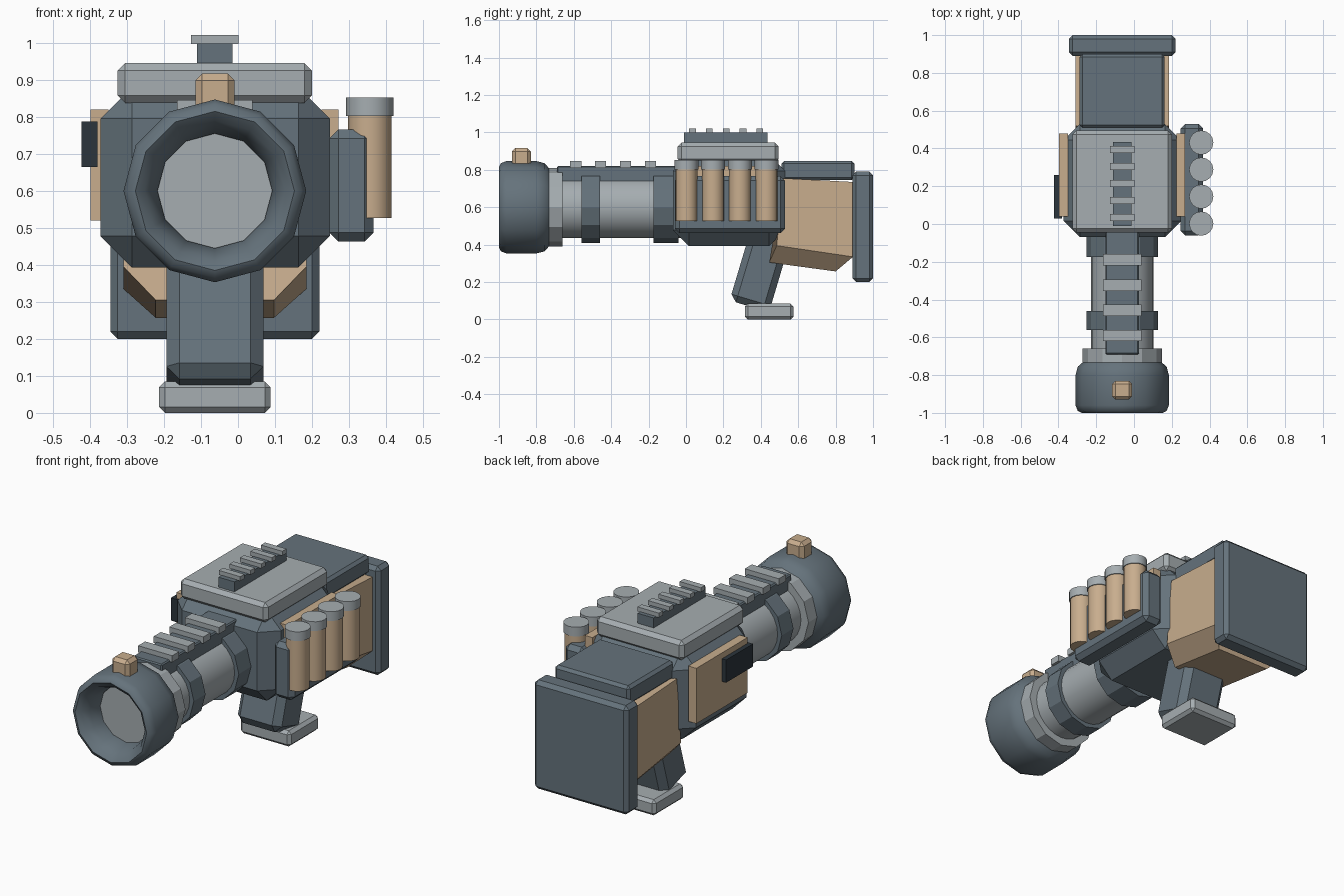
import bpy, bmesh, math
from mathutils import Matrix

if "Cube" in bpy.data.objects:
    bpy.data.objects.remove(bpy.data.objects["Cube"])

CX, CZ = -0.0625, 0.6   # barrel axis


def mat(name, rgb):
    m = bpy.data.materials.new(name)
    m.diffuse_color = (*rgb, 1)
    m.use_nodes = True
    m.node_tree.nodes["Principled BSDF"].inputs["Base Color"].default_value = m.diffuse_color
    return m


DARK = mat("dark_steel", (0.13, 0.17, 0.20))
LIGHT = mat("light_steel", (0.38, 0.42, 0.44))
TAN = mat("tan", (0.58, 0.42, 0.27))
BLACK = mat("near_black", (0.025, 0.035, 0.045))


def finish(name, bm, m, smooth=None):
    bmesh.ops.recalc_face_normals(bm, faces=bm.faces)
    me = bpy.data.meshes.new(name)
    bm.to_mesh(me)
    bm.free()
    ob = bpy.data.objects.new(name, me)
    bpy.context.collection.objects.link(ob)
    me.materials.append(m)
    if smooth:
        bpy.ops.object.select_all(action='DESELECT')
        ob.select_set(True)
        bpy.context.view_layer.objects.active = ob
        bpy.ops.object.shade_smooth_by_angle(angle=math.radians(smooth))
    return ob


def box(name, x, y, z, m, bevel=0, tilt=0):
    """Box from (min, max) ranges, chamfered, tilted about its own x axis."""
    bm = bmesh.new()
    bmesh.ops.create_cube(bm, size=1)
    size = [r[1] - r[0] for r in (x, y, z)]
    bmesh.ops.scale(bm, vec=size, verts=bm.verts)
    if bevel:
        bmesh.ops.bevel(bm, geom=bm.edges[:], offset=bevel, segments=1,
                        profile=0.5, affect='EDGES')
    bmesh.ops.rotate(bm, matrix=Matrix.Rotation(tilt, 3, 'X'), verts=bm.verts)
    bmesh.ops.translate(bm, vec=[sum(r) / 2 for r in (x, y, z)], verts=bm.verts)
    return finish(name, bm, m)


def centred(half):
    return (CX - half, CX + half)


def barrel_part(name, r, y0, y1, m, sides, smooth=None):
    bm = bmesh.new()
    bmesh.ops.create_cone(bm, cap_ends=True, segments=sides, radius1=r,
                          radius2=r, depth=y1 - y0)
    bmesh.ops.transform(bm, verts=bm.verts, matrix=Matrix.Translation(
        (CX, (y0 + y1) / 2, CZ)) @ Matrix.Rotation(math.pi / 2, 4, 'X'))
    return finish(name, bm, m, smooth)


def upright(name, x, y, r, z0, z1, m):
    bm = bmesh.new()
    bmesh.ops.create_cone(bm, cap_ends=True, segments=16, radius1=r,
                          radius2=r, depth=z1 - z0)
    bmesh.ops.translate(bm, vec=(x, y, (z0 + z1) / 2), verts=bm.verts)
    return finish(name, bm, m, 40)


def loft(name, rings, m):
    bm = bmesh.new()
    vs = [[bm.verts.new(p) for p in ring] for ring in rings]
    n = len(vs[0])
    for a, b in zip(vs, vs[1:]):
        for i in range(n):
            j = (i + 1) % n
            bm.faces.new((a[i], a[j], b[j], b[i]))
    bm.faces.new(vs[0])
    bm.faces.new(vs[-1])
    return finish(name, bm, m)


# Muzzle: rounded thick lip, lathed with 12 sides
profile = [(0.155, -0.78), (0.155, -0.88), (0.168, -0.94), (0.19, -0.98), (0.215, -1.0),
           (0.235, -0.99), (0.247, -0.96), (0.247, -0.80), (0.235, -0.755), (0.20, -0.725)]
bm = bmesh.new()
rings = [[bm.verts.new((CX + r * math.sin(k * math.pi / 6), y,
                        CZ + r * math.cos(k * math.pi / 6))) for k in range(12)]
         for r, y in profile]
for a, b in zip(rings, rings[1:] + rings[:1]):
    for i in range(12):
        j = (i + 1) % 12
        bm.faces.new((a[i], a[j], b[j], b[i]))
finish("muzzle", bm, DARK, 50)

# Barrel and its collars
barrel_part("barrel", 0.165, -0.87, 0.0, LIGHT, 24, 40)
barrel_part("muzzle_collar", 0.21, -0.78, -0.66, LIGHT, 12)
barrel_part("barrel_band_front", 0.19, -0.56, -0.46, DARK, 12)
barrel_part("barrel_band_rear", 0.19, -0.175, -0.04, DARK, 12)
box("front_sight", centred(0.053), (-0.93, -0.83), (0.81, 0.917), TAN, 0.018)

# Barrel rail with ribs
box("barrel_rail", centred(0.088), (-0.69, -0.04), (0.735, 0.82), DARK, 0.006)
for i in range(4):
    y = -0.59 + i * 0.1333
    box("barrel_rail_rib", centred(0.102), (y - 0.03, y + 0.03), (0.81, 0.846), LIGHT)

# Receiver body, cover and top rail
box("receiver", (-0.372, 0.248), (-0.07, 0.53), (0.393, 0.88), DARK, 0.085)
box("receiver_cover", (-0.325, 0.2), (-0.045, 0.495), (0.838, 0.945), LIGHT, 0.02)
box("top_rail", centred(0.048), (-0.01, 0.435), (0.94, 0.999), DARK)
for i in range(5):
    y = 0.035 + i * 0.09
    box("top_rail_rib", centred(0.064), (y - 0.018, y + 0.018), (0.997, 1.021), LIGHT)

# Side panels and left latch
box("side_panel_left", (-0.398, -0.35), (0.04, 0.48), (0.52, 0.82), TAN)
box("side_panel_right", (0.225, 0.271), (0.04, 0.48), (0.52, 0.82), TAN)
box("side_latch", (-0.423, -0.38), (0.03, 0.26), (0.665, 0.788), BLACK)

# Shell carrier
box("shell_carrier", (0.247, 0.366), (-0.06, 0.53), (0.463, 0.766), DARK, 0.024)
for i in range(4):
    y = 0.002 + i * 0.143
    upright("shell", 0.356, y, 0.059, 0.527, 0.81, TAN)
    upright("shell_cap", 0.356, y, 0.064, 0.802, 0.852, LIGHT)

# Stock: tan wedge with chamfered underside, cheek block and butt plate


def stock_section(top, side, bottom):
    w, b = 0.247, 0.16
    return [(CX + s, y, z) for s, (y, z) in
            ((-w, top), (-w, side), (-b, bottom), (b, bottom), (w, side), (w, top))]


loft("stock", [stock_section((0.52, 0.755), (0.485, 0.395), (0.445, 0.305)),
               stock_section((0.895, 0.735), (0.893, 0.335), (0.80, 0.257)),
               ], TAN)
box("cheek_block", centred(0.225), (0.51, 0.9), (0.745, 0.848), DARK, 0.015)
box("butt_plate", (-0.345, 0.22), (0.89, 1.0), (0.2, 0.79), DARK, 0.02)

# Grip and foot
box("grip", centred(0.131), (0.30, 0.52), (0.06, 0.56), DARK, 0.035, tilt=-0.29)
box("grip_base", centred(0.151), (0.315, 0.575), (0.0, 0.085), LIGHT, 0.016)
